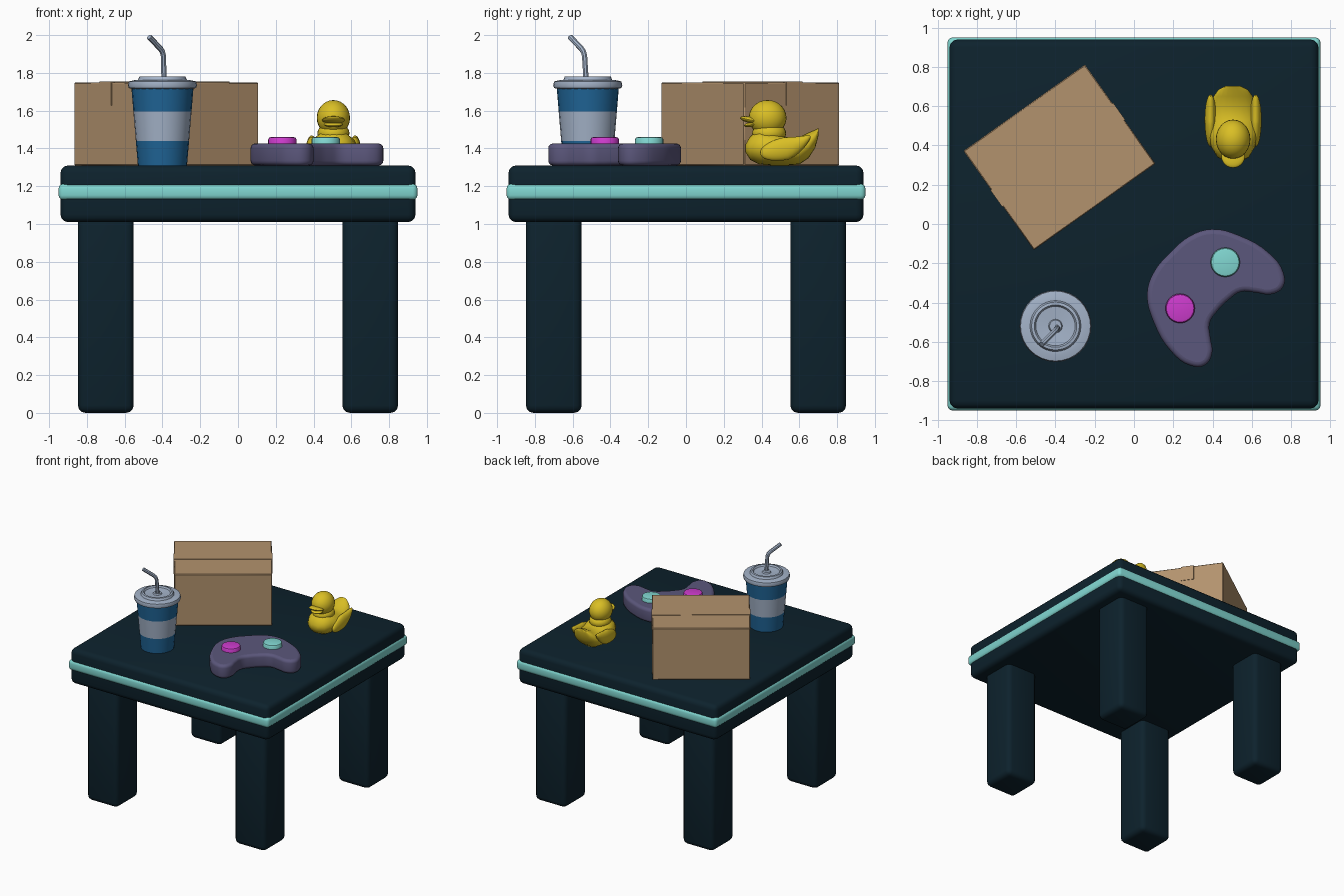
import bpy, bmesh, math
from mathutils import Matrix, Vector

cube = bpy.data.objects.get("Cube")
if cube:
    bpy.data.objects.remove(cube, do_unlink=True)


def material(name, rgb):
    m = bpy.data.materials.new(name)
    m.use_nodes = True
    m.diffuse_color = (*rgb, 1)
    m.node_tree.nodes["Principled BSDF"].inputs["Base Color"].default_value = (*rgb, 1)
    return m


NAVY = material("dark navy", (0.004, 0.016, 0.026))
TEAL = material("light teal", (0.22, 0.68, 0.64))
CARD = material("cardboard", (0.45, 0.29, 0.155))
BLUE = material("cup blue", (0.014, 0.13, 0.31))
PALE = material("pale grey blue", (0.37, 0.45, 0.58))
PURPLE = material("muted purple", (0.105, 0.095, 0.2))
PINK = material("magenta", (0.62, 0.045, 0.62))
YELLOW = material("duck yellow", (0.7, 0.52, 0.018))
TOP = 1.31  # height of the table surface


def smooth(ob, angle=40):
    bpy.ops.object.select_all(action='DESELECT')
    ob.select_set(True)
    bpy.context.view_layer.objects.active = ob
    bpy.ops.object.shade_smooth_by_angle(angle=math.radians(angle))
    return ob


def add(name, bm, *mats):
    bmesh.ops.recalc_face_normals(bm, faces=bm.faces)
    me = bpy.data.meshes.new(name)
    bm.to_mesh(me)
    bm.free()
    for m in mats:
        me.materials.append(m)
    ob = bpy.data.objects.new(name, me)
    bpy.context.collection.objects.link(ob)
    return smooth(ob)


def block(name, centre, size, mat, bevel=0, turn=0, segments=3):
    bm = bmesh.new()
    bmesh.ops.create_cube(bm, size=1, matrix=Matrix.Diagonal((*size, 1)))
    if bevel:
        bmesh.ops.bevel(bm, geom=bm.edges[:], offset=bevel, segments=segments,
                        affect='EDGES', profile=0.5)
    ob = add(name, bm, mat)
    ob.location = centre
    ob.rotation_euler.z = turn
    return ob


def bridge_rings(bm, rings):
    for a, b in zip(rings, rings[1:]):
        for i in range(len(a)):
            j = (i + 1) % len(a)
            bm.faces.new((a[i], a[j], b[j], b[i]))
    bm.faces.new(rings[0])
    bm.faces.new(rings[-1])


def revolve(name, profile, centre, *mats, sides=24):
    bm = bmesh.new()
    angles = [math.tau * i / sides for i in range(sides)]
    bridge_rings(bm, [[bm.verts.new((r * math.cos(a), r * math.sin(a), z)) for a in angles]
                      for r, z in profile])
    ob = add(name, bm, *mats)
    ob.location = centre
    return ob


def ellipsoid(name, centre, radii, mat, tilt=0):
    bm = bmesh.new()
    bmesh.ops.create_uvsphere(bm, u_segments=24, v_segments=14, radius=1,
                              matrix=Matrix.Diagonal((*radii, 1)))
    ob = add(name, bm, mat)
    ob.location = centre
    ob.rotation_euler.x = tilt
    return ob


def curve_mesh(name, curve, mat):
    ob = bpy.data.objects.new(name, curve)
    bpy.context.collection.objects.link(ob)
    bpy.ops.object.select_all(action='DESELECT')
    ob.select_set(True)
    bpy.context.view_layer.objects.active = ob
    bpy.ops.object.convert(target='MESH')
    ob = bpy.context.object
    ob.data.materials.clear()
    ob.data.materials.append(mat)
    return smooth(ob)


# Table: slab, coloured band and four legs
block("table_top", (0, 0, 1.16), (1.88, 1.88, 0.3), NAVY, 0.04)
block("table_band", (0, 0, 1.17), (1.9, 1.9, 0.085), TEAL, 0.025)
for sx, side in ((-1, "right"), (1, "left")):
    for sy, end in ((-1, "front"), (1, "back")):
        block(f"{end}_{side}_leg", (sx * 0.7, sy * 0.7, 0.525), (0.295, 0.295, 1.05), NAVY, 0.04)

# Cardboard box with a strip of tape folded over both ends
turn = math.radians(35.4)
box_at = Vector((-0.38, 0.34, 0))
block("cardboard_box", box_at + Vector((0, 0, 1.53)), (0.76, 0.62, 0.44), CARD, 0.005, turn, 1)


def on_box(x, y, z):
    return box_at + Matrix.Rotation(turn, 3, 'Z') @ Vector((x, y, z))


block("box_tape", on_box(0, 0.015, 1.75), (0.768, 0.105, 0.008), CARD, 0, turn)
for s in (-1, 1):
    block("tape_end", on_box(s * 0.38, 0.015, 1.69), (0.008, 0.105, 0.125), CARD, 0, turn)

# Drinking cup, coloured in bands by height
CUP = (-0.4, -0.52, TOP)
cup = revolve("cup", [(0.13, 0), (0.141, 0.13), (0.154, 0.285), (0.165, 0.42)], CUP, BLUE, PALE)
for f in cup.data.polygons:
    f.material_index = int(0.13 < f.center.z < 0.285)
revolve("cup_lid", [(0.16, 0.405), (0.178, 0.41), (0.183, 0.425), (0.178, 0.445), (0.145, 0.452),
                    (0.13, 0.452), (0.122, 0.47), (0.108, 0.472), (0.1, 0.46), (0.035, 0.455),
                    (0.03, 0.465), (0.01, 0.465)], CUP, PALE, sides=32)

# Bent straw
straw = bpy.data.curves.new("straw_path", 'CURVE')
straw.dimensions = '3D'
straw.bevel_depth = 0.015
straw.bevel_resolution = 2
straw.use_fill_caps = True
path = [(-0.39, -0.525, 1.7), (-0.395, -0.537, 1.89), (-0.4, -0.543, 1.912),
        (-0.412, -0.555, 1.93), (-0.47, -0.613, 1.99)]
line = straw.splines.new('POLY')
line.points.add(len(path) - 1)
for p, co in zip(line.points, path):
    p.co = (*co, 1)
curve_mesh("straw", straw, PALE)

# Game controller: mirrored half outline, filled and rounded
half = [(0.13, 0.222), (0.233, 0.168), (0.311, 0.042), (0.354, -0.127), (0.335, -0.247),
        (0.283, -0.297), (0.212, -0.28), (0.163, -0.219), (0.113, -0.163), (0.04, -0.147)]
outline = [(0, 0.233)] + half + [(-x, y) for x, y in reversed(half)]
shape = bpy.data.curves.new("controller_outline", 'CURVE')
shape.dimensions = '2D'
shape.fill_mode = 'BOTH'
shape.resolution_u = 4
shape.bevel_depth = 0.025
shape.bevel_resolution = 3
shape.offset = -0.025
shape.extrude = 0.033
loop = shape.splines.new('BEZIER')
loop.bezier_points.add(len(outline) - 1)
for p, (x, y) in zip(loop.bezier_points, outline):
    p.co = (x, y, 0)
    p.handle_left_type = p.handle_right_type = 'AUTO'
loop.use_cyclic_u = True
controller = curve_mesh("controller_body", shape, PURPLE)
controller.location = (0.35, -0.31, TOP + 0.058)
controller.rotation_euler.z = math.radians(45)
for name, x, y, mat in (("pink_button", 0.235, -0.43, PINK), ("teal_button", 0.465, -0.195, TEAL)):
    revolve(name, [(0.075, 0.09), (0.075, 0.138), (0.07, 0.147), (0.06, 0.15)], (x, y, TOP), mat)

# Duck body: elliptical sections (y, bottom, top, half width) from chest to upturned tail
DX = 0.505
stations = [(0.315, 1.38, 1.42, 0.03), (0.34, 1.34, 1.465, 0.08), (0.39, 1.315, 1.5, 0.11),
            (0.46, 1.31, 1.49, 0.128), (0.53, 1.31, 1.46, 0.132), (0.6, 1.315, 1.46, 0.118),
            (0.65, 1.35, 1.485, 0.1), (0.685, 1.405, 1.5, 0.075), (0.702, 1.47, 1.508, 0.04)]
bm = bmesh.new()
rings = []
for y, low, high, w in stations:
    ring = [math.tau * i / 20 for i in range(20)]
    rings.append([bm.verts.new((DX + w * math.cos(a), y,
                                (low + high) / 2 + (high - low) / 2 * math.sin(a))) for a in ring])
bridge_rings(bm, rings)
body = add("duck_body", bm, YELLOW)
smooth(body, 70)

# Duck head, neck, wings and bill
ellipsoid("duck_head", (DX, 0.432, 1.562), (0.088, 0.1, 0.094), YELLOW)
ellipsoid("duck_neck", (DX, 0.44, 1.48), (0.085, 0.09, 0.06), YELLOW)
for s, side in ((-1, "right"), (1, "left")):
    wing = ellipsoid(f"duck_{side}_wing", (DX + s * 0.115, 0.53, 1.4), (0.03, 0.14, 0.06),
                     YELLOW, math.radians(12))
    for v in wing.data.vertices:  # taper and lift the rear tip
        rear = max(v.co.y, 0) / 0.14
        v.co.z = v.co.z * (1 - 0.45 * rear) + 0.035 * rear ** 2
ellipsoid("duck_upper_bill", (DX, 0.345, 1.55), (0.06, 0.06, 0.017), YELLOW, math.radians(-12))
ellipsoid("duck_lower_bill", (DX, 0.352, 1.527), (0.05, 0.045, 0.013), YELLOW, math.radians(8))
